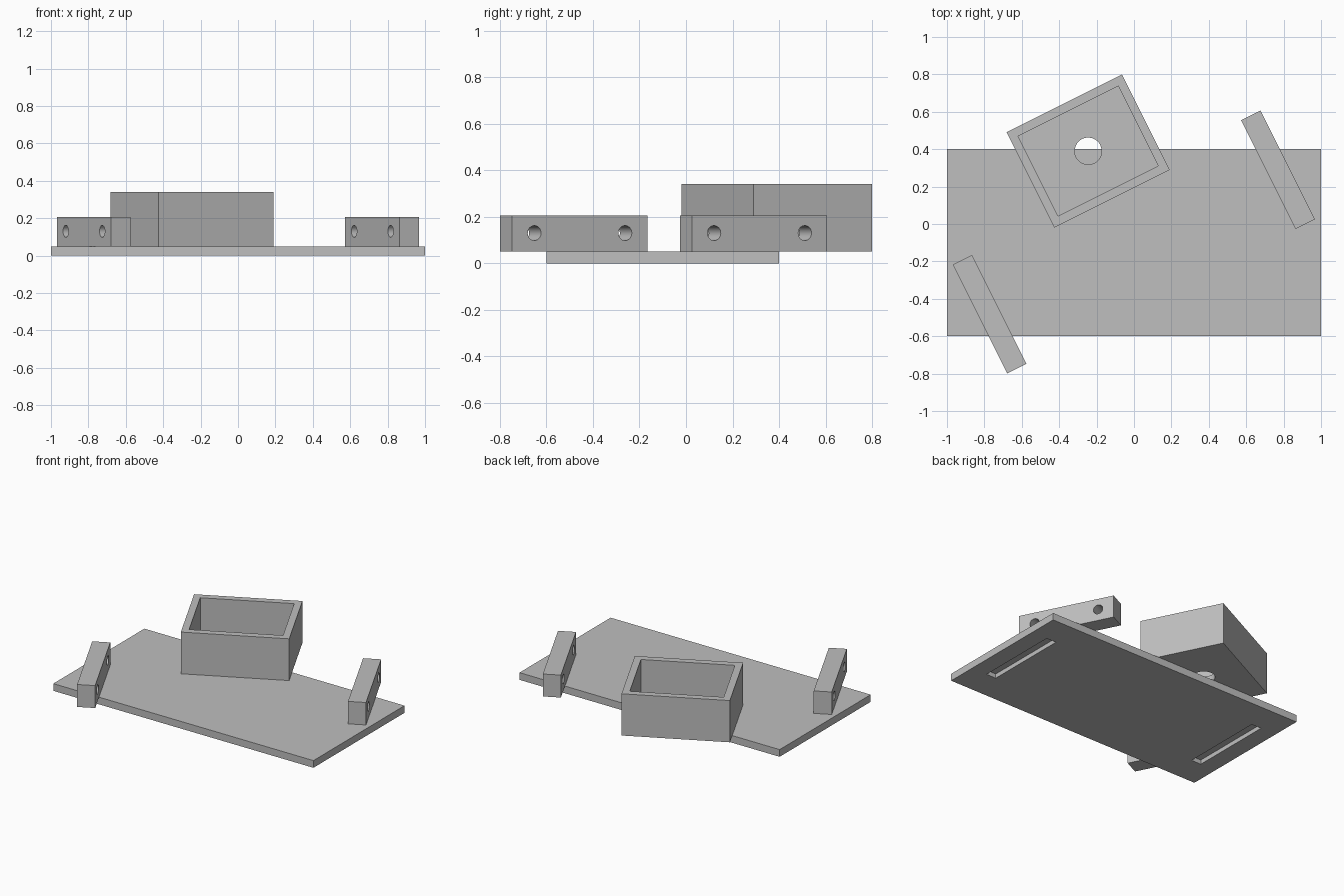
import bpy
import math
from mathutils import Matrix

default = bpy.data.objects.get("Cube")
if default:
    bpy.data.objects.remove(default, do_unlink=True)

TILT = math.atan(0.5)    # tray and brackets share one turn about z
PLATE_TOP = 0.05

grey = bpy.data.materials.new("plain grey")
grey.use_nodes = True
grey.diffuse_color = (0.52, 0.52, 0.52, 1)
grey.node_tree.nodes["Principled BSDF"].inputs["Base Color"].default_value = grey.diffuse_color


def block(name, size, centre, turn=0.0):
    """Box with its size baked into the mesh."""
    bpy.ops.mesh.primitive_cube_add(size=1, location=centre, rotation=(0, 0, turn))
    ob = bpy.context.object
    ob.name = name
    ob.data.transform(Matrix.Diagonal((*size, 1)))
    ob.data.materials.append(grey)
    return ob


def rod(name, radius, length, centre, rotation=(0, 0, 0)):
    bpy.ops.mesh.primitive_cylinder_add(vertices=48, radius=radius, depth=length,
                                        location=centre, rotation=rotation)
    ob = bpy.context.object
    ob.name = name
    ob.data.materials.append(grey)
    return ob


def cut(body, cutters):
    """Subtract every cutter from the body, then drop the cutters."""
    for cutter in cutters:
        cutter.hide_render = True
        mod = body.modifiers.new("cut", 'BOOLEAN')
        mod.operation = 'DIFFERENCE'
        mod.solver = 'EXACT'
        mod.object = cutter
        bpy.ops.object.select_all(action='DESELECT')
        bpy.context.view_layer.objects.active = body
        body.select_set(True)
        bpy.ops.object.modifier_apply(modifier=mod.name)
        bpy.data.objects.remove(cutter, do_unlink=True)
    bpy.ops.object.shade_smooth_by_angle(angle=math.radians(30))


# Base plate with a blind slot under each end
plate = block("base_plate", (2, 1, PLATE_TOP), (0, -0.1, PLATE_TOP / 2))
cut(plate, [block("slot_cutter", (0.075, 0.59, 0.06), (side * 0.843, -0.1, 0))
            for side in (-1, 1)])

# Open tray with a round hole through its floor
wall, height = 0.046, 0.29
length, width = 0.69, 0.57
x, y = -0.245, 0.39
tray = block("open_tray", (length, width, height), (x, y, PLATE_TOP + height / 2), TILT)
cut(tray, [
    block("hollow_cutter", (length - 2 * wall, width - 2 * wall, height),
          (x, y, PLATE_TOP + wall + height / 2), TILT),
    rod("floor_hole_cutter", 0.072, 0.3, (x, y, PLATE_TOP)),
])

# Two brackets, each with a pair of cross holes
for name, x, y in (("left_bracket", 0.77, 0.29), ("right_bracket", -0.772, -0.482)):
    bracket = block(name, (0.115, 0.65, 0.156), (x, y, PLATE_TOP + 0.078), TILT)
    holes = []
    for s in (-0.218, 0.218):
        centre = (x - s * math.sin(TILT), y + s * math.cos(TILT), 0.13)
        holes.append(rod("bracket_hole_cutter", 0.032, 0.3, centre, (0, math.pi / 2, TILT)))
    cut(bracket, holes)
